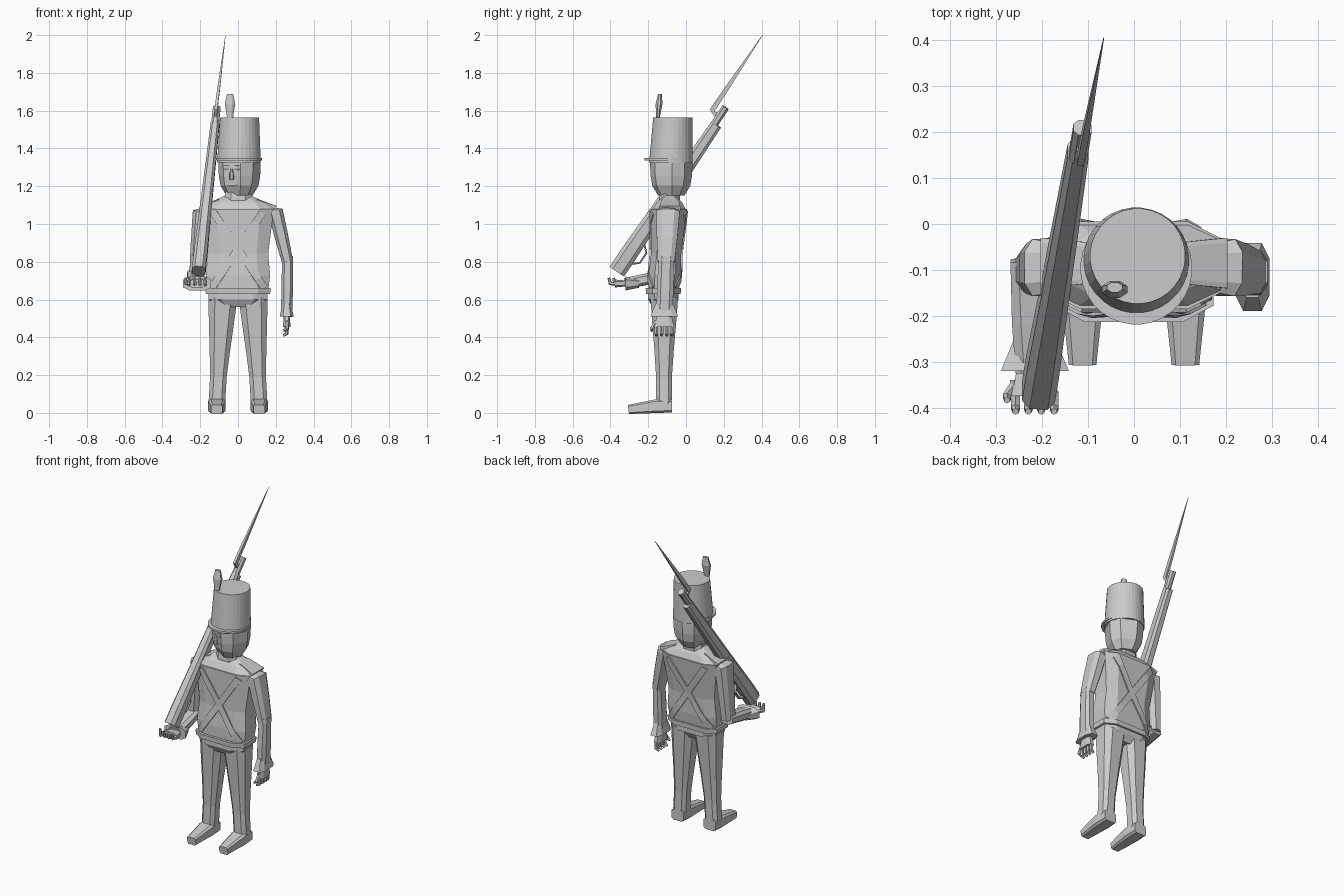
import bpy, bmesh, math
from mathutils import Vector, Matrix
from mathutils.bvhtree import BVHTree

default_cube = bpy.data.objects.get("Cube")
if default_cube:
    bpy.data.objects.remove(default_cube, do_unlink=True)

grey = bpy.data.materials.new("plain grey")
grey.use_nodes = True
grey.diffuse_color = (.6, .6, .6, 1)
grey.node_tree.nodes["Principled BSDF"].inputs["Base Color"].default_value = grey.diffuse_color

X, Y, Z = (Vector(axis) for axis in Matrix.Identity(3))
SIDES = {"right": -1, "left": 1}


def point(x, y, z):
    return Vector((x, y, z))


def finish(name, bm, matrix=Matrix.Identity(4)):
    bm.transform(matrix)
    bmesh.ops.recalc_face_normals(bm, faces=bm.faces)
    mesh = bpy.data.meshes.new(name)
    bm.to_mesh(mesh)
    bm.free()
    mesh.materials.append(grey)
    result = bpy.data.objects.new(name, mesh)
    bpy.context.scene.collection.objects.link(result)
    return result


def outline(count, chamfer):
    """Square with cut corners, or a regular polygon when there is no chamfer."""
    if chamfer:
        corners = []
        for turn in range(4):
            spin = Matrix.Rotation(turn * math.pi / 2, 2)
            corners += [spin @ Vector((1, -chamfer)), spin @ Vector((1, chamfer))]
        return corners
    angles = [math.tau * (step + .5) / count for step in range(count)]
    return [Vector((math.cos(angle), math.sin(angle))) for angle in angles]


def loft(name, path, widths, flat=1, side=X, upright=False, count=8, chamfer=.55, matrix=Matrix.Identity(4)):
    """Skin one cross-section per path point; flat is depth over width."""
    bm = bmesh.new()
    rings = []
    for index, (centre, width) in enumerate(zip(path, widths)):
        ahead = path[min(index + 1, len(path) - 1)]
        behind = path[max(index - 1, 0)]
        along = Z if upright else (ahead - behind).normalized()
        across = (side - along * along.dot(side)).normalized()
        depth = along.cross(across) * flat
        rings.append([bm.verts.new(centre + (across * c.x + depth * c.y) * width)
                      for c in outline(count, chamfer)])
    for low, high in zip(rings, rings[1:]):
        for a in range(len(low)):
            bm.faces.new((low[a - 1], low[a], high[a], high[a - 1]))
    bm.faces.new(rings[0])
    bm.faces.new(rings[-1])
    return finish(name, bm, matrix)


def column(name, bottom, top, widths, **options):
    """Level cross-sections evenly spaced from bottom to top."""
    last = len(widths) - 1
    path = [bottom.lerp(top, step / last) for step in range(len(widths))]
    return loft(name, path, widths, upright=True, **options)


# Coat, belt, hips and neck
waist, chest, collar = point(0, -.12, .61), point(0, -.09, 1.08), point(0, -.085, 1.15)
coat = column("coat", waist, chest, [.155, .17, .16, .175, .19], flat=.5, chamfer=.62)
column("coat_yoke", chest, collar, [.19, .145, .07], flat=.46, chamfer=.62)
column("belt", waist + Z * .02, waist + Z * .05, [.17, .173], flat=.54, chamfer=.62)
column("hips", waist - Z * .05, waist + Z * .03, [.11, .155, .155], flat=.52)
column("neck", chest, collar + Z * .05, [.07, .07, .06], flat=.8)


# Crossed straps laid on the coat, front and back
def strap(name, facing, slant, surface):
    bm = bmesh.new()
    steps = 8
    edges = []
    for step in range(steps + 1):
        middle = point(slant * -.13, facing, 1.06).lerp(point(slant * .14, facing, .66), step / steps)
        offset = point(slant * .016, 0, .011)
        hits = [surface.ray_cast(middle + offset * edge, -Y * facing)[0] for edge in (-1, 1)]
        edges.append([bm.verts.new(hit + Y * facing * .003) for hit in hits])
    for start, end in zip(edges, edges[1:]):
        bm.faces.new((*start, *reversed(end)))
    thickness = finish(name, bm).modifiers.new("thickness", "SOLIDIFY")
    thickness.thickness = .009
    thickness.offset = 0


coat_mesh = bmesh.new()
coat_mesh.from_mesh(coat.data)
coat_surface = BVHTree.FromBMesh(coat_mesh)
coat_mesh.free()
for face_name, facing in (("front", -1), ("back", 1)):
    for side_name, slant in SIDES.items():
        strap(f"{face_name}_{side_name}_strap", facing, slant, coat_surface)

# Legs, shoes and shoulder flaps
for label, sign in SIDES.items():
    ankle, hip = point(sign * .112, -.117, .05), point(sign * .08, -.115, .61)
    column(label + "_leg", ankle, hip, [.044, .044, .054, .066, .077], flat=.95)
    heel, toe = point(sign * .112, -.075, .036), point(sign * .112, -.305, .018)
    instep = heel - Y * .08
    loft(label + "_shoe", [heel, instep, toe], [.042, .046, .03], flat=.8, chamfer=.7)
    flap_top = point(sign * .1, -.085, 1.125)
    flap_end = point(sign * .2, -.085, 1.085)
    loft(label + "_shoulder_flap", [flap_top, flap_end], [.045, .055], flat=.2, side=Y, chamfer=.8)


# Arms with cuffs and hands; reach, spread and curl aim the fingers
def arm(label, elbow, wrist, reach, spread, curl, finger_length):
    sign = SIDES[label]
    shoulder = point(sign * .2, -.095, 1.06)
    inner = shoulder - X * sign * .04
    loft(label + "_upper_arm", [inner, shoulder, shoulder.lerp(elbow, .5), elbow],
         [.05, .062, .055, .045], flat=.66, side=Y)
    middle = elbow.lerp(wrist, .5)
    loft(label + "_forearm", [elbow.lerp(wrist, -.1), middle, wrist], [.04, .044, .042], flat=.7, side=spread)
    loft(label + "_cuff", [wrist - reach * .07, wrist], [.045, .074], flat=.5, side=spread)
    palm = wrist + reach * .055
    loft(label + "_palm", [wrist - reach * .02, palm], [.035, .052], flat=.4, side=spread)

    def finger(name, root, length, lean):
        knuckle = root + (reach + lean) * length
        tip = knuckle + reach * length * .3 + curl * .03
        loft(name, [root - reach * .01, root, knuckle, tip], [.011, .011, .011, .007], count=6, chamfer=0, side=spread)

    for digit in range(4):
        finger(f"{label}_finger", palm + spread * (digit - 1.5) * .028, finger_length, Vector())
    finger(label + "_thumb", wrist + reach * .03 + spread * .045, finger_length, spread * .6)


arm("left", point(.262, -.105, .8), point(.258, -.115, .51), -Z, -Y, -X * .6, .035)
arm("right", point(-.228, -.1, .73), point(-.216, -.32, .685), -Y, -X, Z, .026)

# Musket built along its own axis from butt to muzzle
butt, muzzle = point(-.208, -.365, .75), point(-.112, .218, 1.612)
under = (muzzle - butt).cross(X).normalized()


def on_gun(fraction, drop=0):
    return butt.lerp(muzzle, fraction) + under * drop


loft("musket_stock", [on_gun(f) for f in (0, .1, .36, .9)], [.036, .036, .031, .023], flat=1.3)
loft("musket_barrel", [on_gun(f, -.01) for f in (.35, 1)], [.021, .02], chamfer=.45)
guard = [on_gun(.07, .04), on_gun(.1, .075), on_gun(.16, .075), on_gun(.19, .04)]
loft("trigger_guard", guard, [.012] * len(guard), flat=.4)

# Bayonet with a short socket and long point
socket, point_end = on_gun(.94, -.025), point(-.066, .405, 2)
blade_root = on_gun(.95, -.06)
loft("bayonet", [socket, blade_root, blade_root.lerp(point_end, .25), point_end],
     [.01, .011, .01, .001], flat=1.7, count=4, chamfer=0)

# Head turned toward the musket
turn = Matrix.Translation((.008, -.078, 0)) @ Matrix.Rotation(math.radians(-24), 4, "Z")
column("head", Z * 1.15, Z * 1.36, [.062, .09, .098, .1, .1], chamfer=.5, matrix=turn)
face = point(0, -.1, 1.29)
column("nose", face - Z * .055, face, [.012, .012, .006], flat=1.4, count=6, chamfer=0, matrix=turn)


def face_mark(name, centre, half_length, heights):
    ends = [centre - X * half_length, centre, centre + X * half_length]
    loft(name, ends, heights, flat=.6, side=Z, count=6, chamfer=0, matrix=turn)


face_mark("mouth", face - Z * .085 + Y * .006, .026, [.002, .006, .002])
for label, sign in SIDES.items():
    eye = face + X * sign * .033
    face_mark(label + "_eye", eye, .016, [.002, .008, .002])
    face_mark(label + "_brow", eye + Z * .02, .018, [.004, .005, .004])

# Tall hat with front peak and plume
hat_base, hat_top = point(.005, -.08, 1.325), point(.008, -.07, 1.565)
column("hat", hat_base, hat_top, [.116, .104], count=32, chamfer=0)
peak = hat_base + point(0, -.017, .012)
column("hat_peak", peak, peak + Z * .012, [.122, .122], count=32, chamfer=0)
plume_root, plume_tip = point(-.042, -.152, 1.53), point(-.042, -.138, 1.687)
column("plume", plume_root, plume_tip, [.014, .02, .03, .018], flat=.65, chamfer=0)
